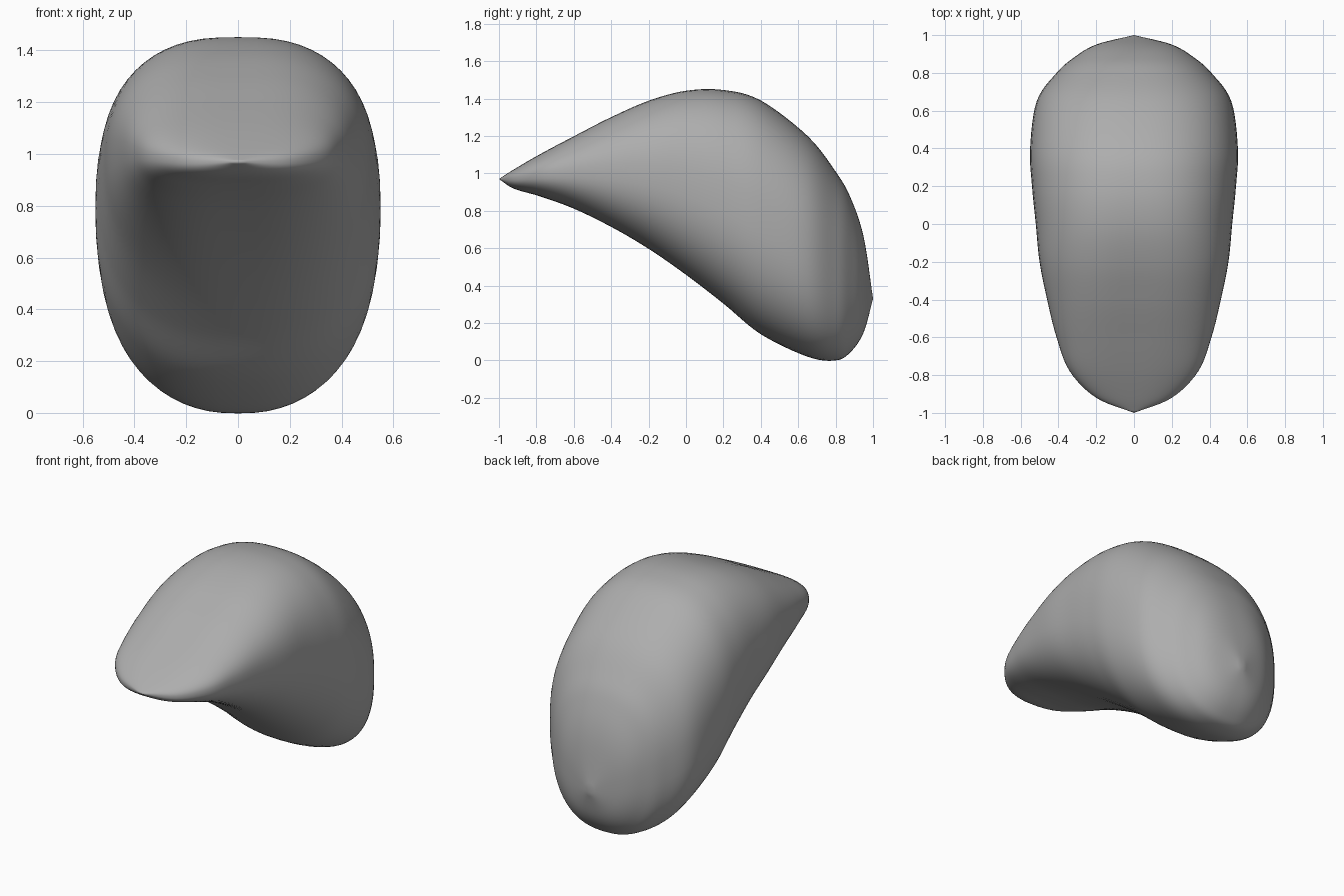
import bpy, bmesh, math
from mathutils import Vector

cube = bpy.data.objects.get("Cube")
if cube:
    bpy.data.objects.remove(cube, do_unlink=True)

SEGMENTS = 64
STEPS = 6

# Stations along the body: y, top height, bottom height, half width
stations = [Vector(s) for s in (
    (-1.0, 0.97, 0.97, 0.0),
    (-0.92, 1.025, 0.915, 0.2),
    (-0.78, 1.11, 0.87, 0.34),
    (-0.6, 1.21, 0.80, 0.41),
    (-0.4, 1.315, 0.70, 0.46),
    (-0.2, 1.40, 0.585, 0.5),
    (0.0, 1.45, 0.45, 0.52),
    (0.2, 1.45, 0.30, 0.54),
    (0.4, 1.39, 0.14, 0.55),
    (0.65, 1.20, 0.02, 0.515),
    (0.8, 1.01, 0.0, 0.41),
    (0.88, 0.87, 0.045, 0.32),
    (0.95, 0.66, 0.15, 0.2),
    (1.0, 0.33, 0.33, 0.0),
)]


def spline(points, steps):
    """Smooth curve through all the points, end points included."""
    ends = [points[0] * 2 - points[1]] + points + [points[-1] * 2 - points[-2]]
    result = []
    for a, b, c, d in zip(ends, ends[1:], ends[2:], ends[3:]):
        for i in range(steps):
            t = i / steps
            result.append(0.5 * (2 * b + (c - a) * t + (2 * a - 5 * b + 4 * c - d) * t ** 2
                                 + (3 * b - a - 3 * c + d) * t ** 3))
    return result + [points[-1]]


def rounded(value, power=2 / 2.4):
    return math.copysign(abs(value) ** power, value)


def add_ring(bm, station):
    """Rounded-box cross-section with a faint groove along the middle."""
    y, top, bottom, width = station
    middle, half = (top + bottom) / 2, (top - bottom) / 2
    ring = []
    for i in range(SEGMENTS):
        angle = math.tau * i / SEGMENTS
        x = width * rounded(math.cos(angle))
        up = rounded(math.sin(angle))
        groove = 0.02 * math.exp(-(x / 0.18) ** 2) * min(1, half * 3) * max(0, min(1, 0.4 - y))
        z = middle + half * up - groove * up
        ring.append(bm.verts.new((x, y, z)))
    return ring


# Body: loft of cross-sections closed by a pole at each end
bm = bmesh.new()
path = spline(stations, STEPS)
rings = [add_ring(bm, s) for s in path[1:-1]]
front_tip, back_tip = [bm.verts.new((0, s[0], s[1])) for s in (path[0], path[-1])]
for i in range(SEGMENTS):
    j = (i + 1) % SEGMENTS
    for a, b in zip(rings, rings[1:]):
        bm.faces.new((a[i], a[j], b[j], b[i]))
    bm.faces.new((front_tip, rings[0][j], rings[0][i]))
    bm.faces.new((back_tip, rings[-1][i], rings[-1][j]))
bmesh.ops.recalc_face_normals(bm, faces=bm.faces)
for face in bm.faces:
    face.smooth = True
mesh = bpy.data.meshes.new("curved_body")
bm.to_mesh(mesh)
bm.free()

# Grey material
grey = bpy.data.materials.new("plain grey")
grey.use_nodes = True
color = (0.42, 0.42, 0.42, 1)
grey.diffuse_color = color
grey.node_tree.nodes["Principled BSDF"].inputs["Base Color"].default_value = color
mesh.materials.append(grey)

body = bpy.data.objects.new("curved_body", mesh)
bpy.context.collection.objects.link(body)
